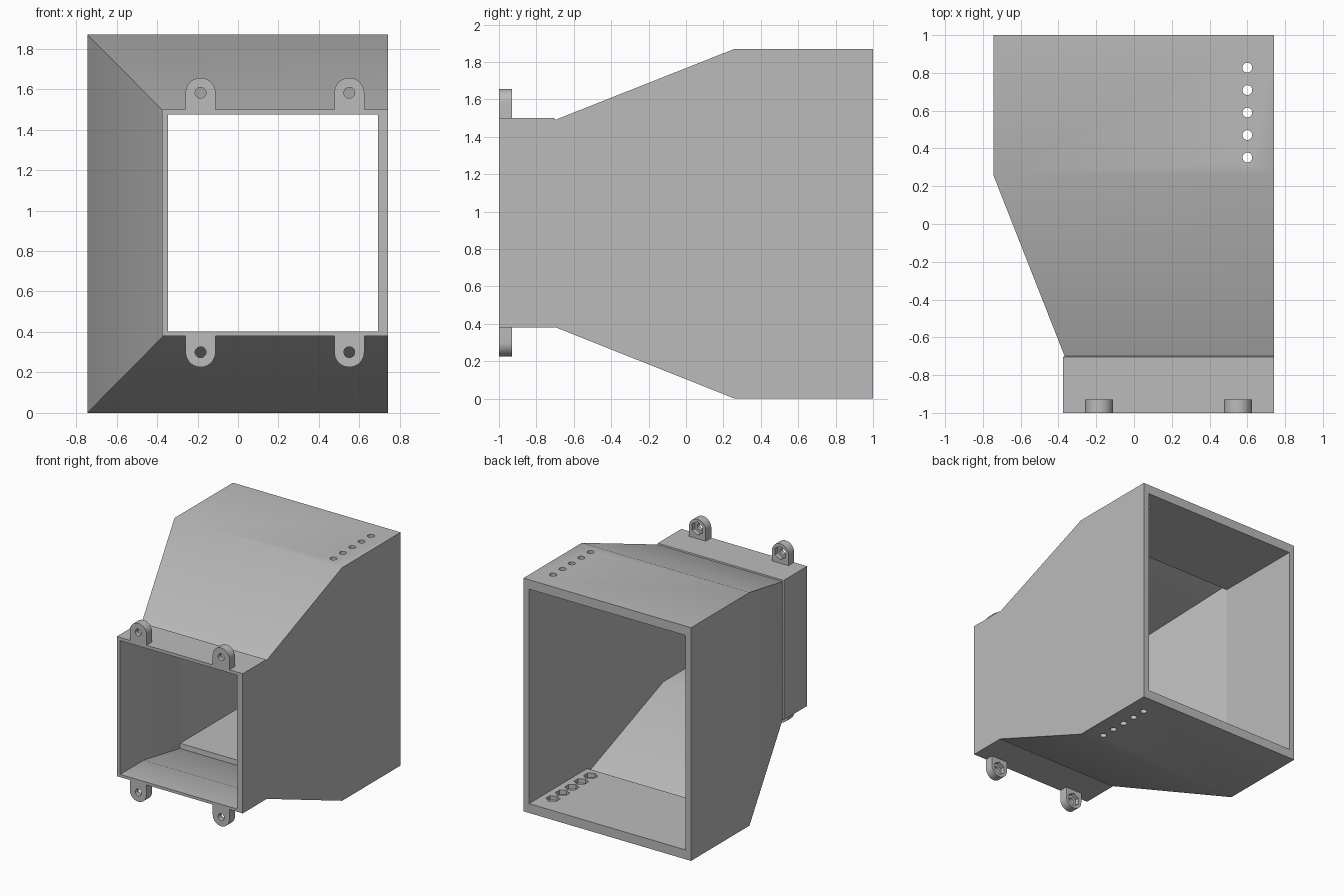
import bpy, bmesh, math
from mathutils import Matrix

cube = bpy.data.objects.get("Cube")
if cube:
    bpy.data.objects.remove(cube, do_unlink=True)

grey = bpy.data.materials.new("plain grey")
grey.use_nodes = True
grey.diffuse_color = (0.5, 0.5, 0.5, 1)
grey.node_tree.nodes["Principled BSDF"].inputs["Base Color"].default_value = (0.5, 0.5, 0.5, 1)


def make_object(name, bm):
    bmesh.ops.recalc_face_normals(bm, faces=bm.faces)
    mesh = bpy.data.meshes.new(name)
    bm.to_mesh(mesh)
    bm.free()
    mesh.materials.append(grey)
    obj = bpy.data.objects.new(name, mesh)
    bpy.context.collection.objects.link(obj)
    return obj


def loft(name, sections):
    """Closed box tunnel through rectangles given as (y, x0, x1, z0, z1)."""
    bm = bmesh.new()
    rings = [[bm.verts.new(p) for p in ((x0, y, z0), (x1, y, z0), (x1, y, z1), (x0, y, z1))]
             for y, x0, x1, z0, z1 in sections]
    for a, b in zip(rings, rings[1:]):
        for i in range(4):
            j = (i + 1) % 4
            bm.faces.new((a[i], a[j], b[j], b[i]))
    bm.faces.new(rings[0])
    bm.faces.new(rings[-1])
    return make_object(name, bm)


def prisms(name, centres, radius, depth, sides, turn=Matrix()):
    """Several equal cylinders or hexagons in one cutter."""
    bm = bmesh.new()
    for c in centres:
        bmesh.ops.create_cone(bm, cap_ends=True, segments=sides, radius1=radius, radius2=radius,
                              depth=depth, matrix=Matrix.Translation(c) @ turn)
    return make_object(name, bm)


def cut(obj, cutter):
    mod = obj.modifiers.new("cut", 'BOOLEAN')
    mod.operation = 'DIFFERENCE'
    mod.solver = 'EXACT'
    mod.object = cutter
    graph = bpy.context.evaluated_depsgraph_get()
    mesh = bpy.data.meshes.new_from_object(obj.evaluated_get(graph))
    obj.modifiers.clear()
    obj.data = mesh
    bpy.data.objects.remove(cutter, do_unlink=True)


def smooth(obj):
    bpy.ops.object.select_all(action='DESELECT')
    obj.select_set(True)
    bpy.context.view_layer.objects.active = obj
    bpy.ops.object.shade_smooth_by_angle(angle=math.radians(30))


# Duct: narrow neck, flared middle with a slight lip, deep rear box
RIGHT, BACK, TOP = 0.742, 1.0, 1.87
duct = loft("duct_body", [
    (-1.0, -0.375, RIGHT, 0.38, 1.5),
    (-0.703, -0.375, RIGHT, 0.38, 1.5),
    (-0.7, -0.367, RIGHT, 0.382, 1.49),
    (0.26, -0.745, RIGHT, 0, TOP),
    (BACK, -0.745, RIGHT, 0, TOP)])
cut(duct, loft("duct_opening", [
    (-1.1, -0.345, 0.692, 0.402, 1.475),
    (-0.7, -0.345, 0.692, 0.402, 1.475),
    (0.26, -0.697, 0.692, 0.035, TOP - 0.035),
    (0.263, -0.697, 0.692, 0.075, TOP - 0.075),
    (1.1, -0.697, 0.692, 0.075, TOP - 0.075)]))

# Bolt holes through floor and roof, with hexagonal nut pockets inside
spots = [(0.6, 0.352 + 0.119 * i) for i in range(5)]
cut(duct, prisms("bolt_holes", [(x, y, z) for x, y in spots for z in (0.03, TOP - 0.03)],
                 0.026, 0.2, 24))
cut(duct, prisms("nut_pockets", [(x, y, z) for x, y in spots for z in (0.09, TOP - 0.09)],
                 0.053, 0.1, 6))
smooth(duct)

# Rounded mounting tabs above and below the neck
FACE_Y = Matrix.Rotation(math.pi / 2, 4, 'X')


def tab(name, x, base, hole_z):
    r = 0.074
    s = 1 if hole_z > base else -1
    outline = [(x + r, base)]
    for i in range(25):
        a = math.pi * i / 24
        outline.append((x + r * math.cos(a), hole_z + s * r * math.sin(a)))
    outline.append((x - r, base))
    bm = bmesh.new()
    face = bm.faces.new([bm.verts.new((px, -1, pz)) for px, pz in outline])
    ext = bmesh.ops.extrude_face_region(bm, geom=[face], use_keep_orig=True)
    bmesh.ops.translate(bm, vec=(0, 0.07, 0),
                        verts=[v for v in ext["geom"] if isinstance(v, bmesh.types.BMVert)])
    obj = make_object(name, bm)
    cut(obj, prisms("screw_hole", [(x, -0.96, hole_z)], 0.027, 0.3, 24, FACE_Y))
    cut(obj, prisms("tab_nut_pocket", [(x, -0.915, hole_z)], 0.053, 0.1, 6, FACE_Y))
    smooth(obj)


for side, x in (("right", -0.185), ("left", 0.55)):
    tab("upper_tab_" + side, x, 1.5, 1.582)
    tab("lower_tab_" + side, x, 0.38, 0.3)
